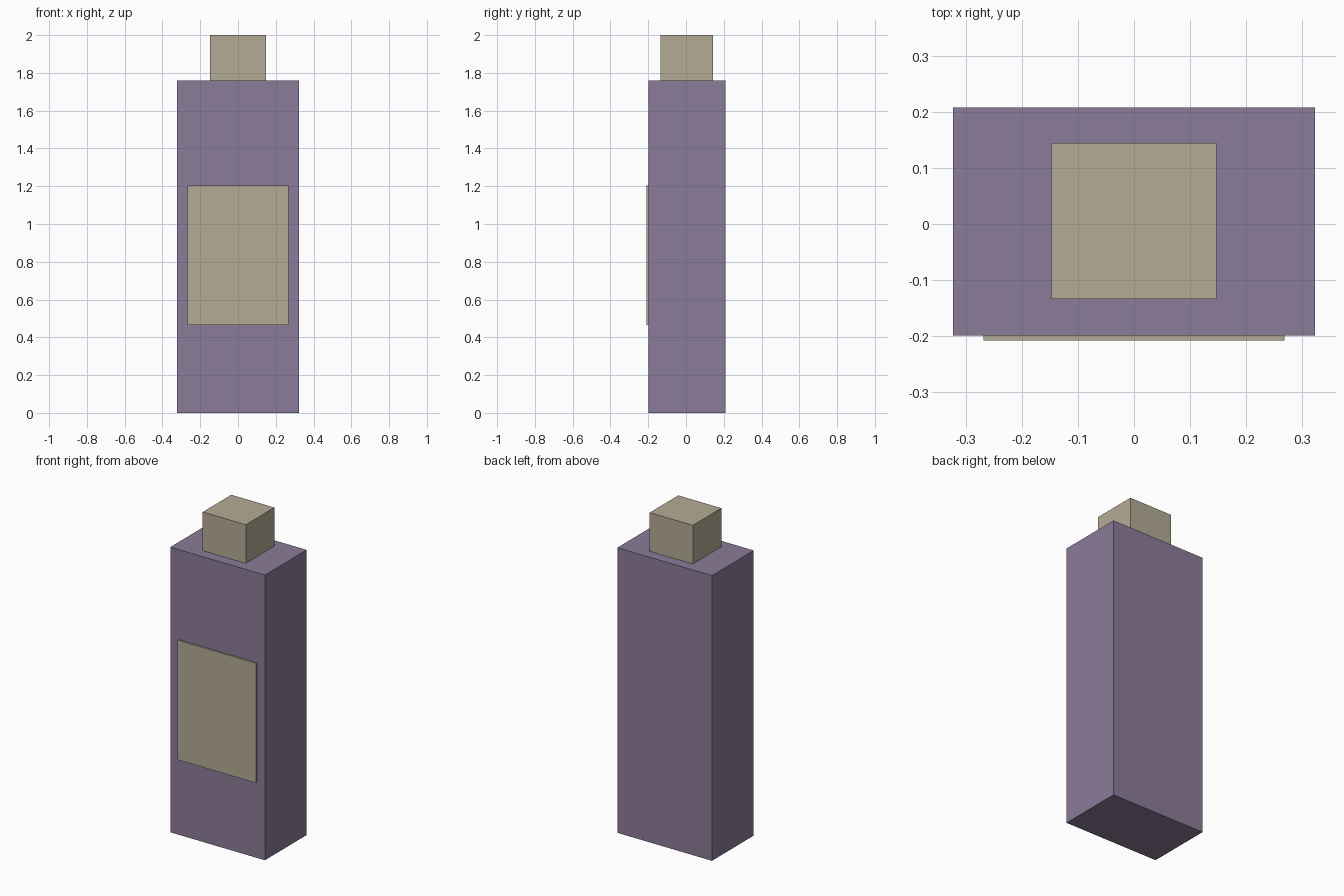
import bpy

if "Cube" in bpy.data.objects:
    bpy.data.objects.remove(bpy.data.objects["Cube"])


def material(name, color):
    mat = bpy.data.materials.new(name)
    mat.diffuse_color = color
    mat.use_nodes = True
    mat.node_tree.nodes["Principled BSDF"].inputs["Base Color"].default_value = mat.diffuse_color
    return mat


def box(name, lo, hi, mat):
    """Axis-aligned box between two opposite corners."""
    center = [(a + b) / 2 for a, b in zip(lo, hi)]
    bpy.ops.mesh.primitive_cube_add(size=1, location=center)
    obj = bpy.context.object
    obj.name = name
    obj.scale = [b - a for a, b in zip(lo, hi)]
    bpy.ops.object.transform_apply(location=False, rotation=False, scale=True)
    obj.data.materials.append(mat)
    return obj


purple = material("purple", (0.26, 0.20, 0.32, 1))
tan = material("tan", (0.46, 0.41, 0.30, 1))

# Bottle body
box("bottle_body", (-0.323, -0.199, 0), (0.323, 0.208, 1.761), purple)

# Square cap standing on the body
box("cap", (-0.147, -0.134, 1.761), (0.147, 0.144, 2.0), tan)

# Thin raised label on the front
box("front_label", (-0.268, -0.208, 0.466), (0.268, -0.199, 1.205), tan)
